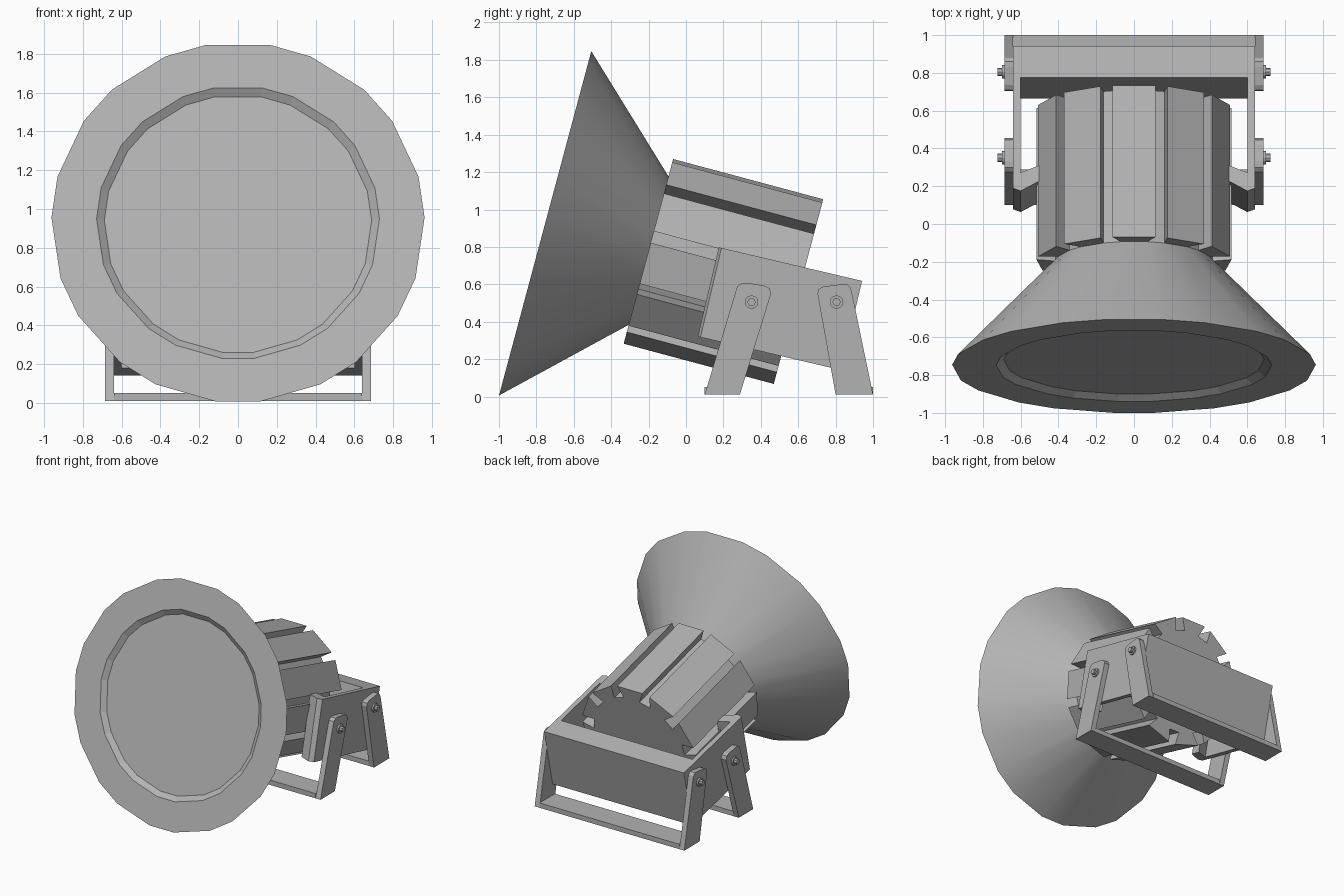
import bpy, bmesh
from math import sin, cos, radians, pi

if "Cube" in bpy.data.objects:
    bpy.data.objects.remove(bpy.data.objects["Cube"], do_unlink=True)

grey = bpy.data.materials.new("matte_grey")
grey.use_nodes = True
COLOUR = (0.45, 0.45, 0.45, 1)
grey.diffuse_color = COLOUR
grey.node_tree.nodes["Principled BSDF"].inputs["Base Color"].default_value = COLOUR


def loft(name, rings, caps=(True, True), smooth=False):
    """Skin a list of equal-length rings of 3D points."""
    bm = bmesh.new()
    loops = [[bm.verts.new(p) for p in ring] for ring in rings]
    n = len(loops[0])
    for a, b in zip(loops, loops[1:]):
        for i in range(n):
            j = (i + 1) % n
            bm.faces.new((a[i], a[j], b[j], b[i]))
    if caps[0]:
        bm.faces.new(loops[0])
    if caps[1]:
        bm.faces.new(loops[-1])
    bmesh.ops.recalc_face_normals(bm, faces=bm.faces)
    mesh = bpy.data.meshes.new(name)
    bm.to_mesh(mesh)
    bm.free()
    mesh.materials.append(grey)
    if smooth:
        mesh.shade_smooth()
    obj = bpy.data.objects.new(name, mesh)
    bpy.context.collection.objects.link(obj)
    return obj


# Lamp axis: tilted frame, u runs backwards along the axis, v is up across it
TILT = radians(15)
FINS = 11
ROOT, TIP = radians(9.8), radians(12.8)


def lamp(x, v, u):
    return (x, -0.752 + u * cos(TILT) + v * sin(TILT),
            0.93 - u * sin(TILT) + v * cos(TILT))


def lamp_ring(r, u):
    angles = [2 * pi * k / FINS + s * ROOT for k in range(FINS) for s in (-1, 1)]
    return [lamp(r * sin(a), r * cos(a), u) for a in angles]


# Shade cone
loft("reflector_cone", [lamp_ring(0.963, 0), lamp_ring(0.415, 0.572)],
     (False, False), smooth=True)

# Front rim and recessed glass
loft("front_rim_and_glass",
     [lamp_ring(0.963, 0), lamp_ring(0.73, 0), lamp_ring(0.69, 0.03)],
     (False, True))

# Finned housing with dovetail grooves
def housing_ring(u):
    pts = []
    for k in range(FINS):
        for r, a in ((0.415, -ROOT), (0.518, -TIP), (0.518, TIP), (0.415, ROOT)):
            a += 2 * pi * k / FINS
            pts.append(lamp(r * sin(a), r * cos(a), u))
    return pts


loft("finned_housing", [housing_ring(0.572), housing_ring(1.403)])

# U-shaped yoke around the back of the housing
YOKE = radians(13.2)
half = [(0.6, 0.1), (0.5, 0.14), (0.5, 0.055), (0.6, 0.0), (0.64, 0.015), (0.64, 0.787)]
plan = [(0.6, 0.617)] + half
plan += [(-x, s) for x, s in reversed(plan)]


def yoke_ring(h):
    return [(x, 0.175 + s * cos(YOKE) - h * sin(YOKE),
             0.798 - s * sin(YOKE) - h * cos(YOKE)) for x, s in plan]


loft("yoke", [yoke_ring(0), yoke_ring(0.49)])


# Two floor stands: legs, base bar and bolts
def prism(name, profile, x0, x1):
    return loft(name, [[(x, y, z) for y, z in profile] for x in (x0, x1)])


def disc(r, y, z, n):
    return [(y + r * cos(2 * pi * i / n), z + r * sin(2 * pi * i / n)) for i in range(n)]


stands = {
    "front": ([(0.1, 0.01), (0.265, 0.56), (0.275, 0.59), (0.3, 0.608), (0.33, 0.608),
               (0.42, 0.592), (0.445, 0.58), (0.455, 0.55), (0.288, 0.01)], 0.35),
    "rear": ([(0.8, 0.01), (0.703, 0.55), (0.71, 0.575), (0.735, 0.588), (0.83, 0.6),
              (0.86, 0.6), (0.88, 0.58), (0.888, 0.55), (1.0, 0.01)], 0.805),
}
for place, (profile, bolt_y) in stands.items():
    y0, y1 = profile[0][0], profile[-1][0]
    prism(place + "_base_bar",
          [(y0, 0.01), (y0, 0.05), (y1, 0.05), (y1, 0.01)], -0.64, 0.64)
    for side, s in (("left", 1), ("right", -1)):
        prism(f"{place}_{side}_leg", profile, 0.64 * s, 0.685 * s)
        prism(f"{place}_{side}_washer", disc(0.036, bolt_y, 0.505, 12), 0.68 * s, 0.698 * s)
        prism(f"{place}_{side}_bolt", disc(0.022, bolt_y, 0.505, 8), 0.69 * s, 0.722 * s)
